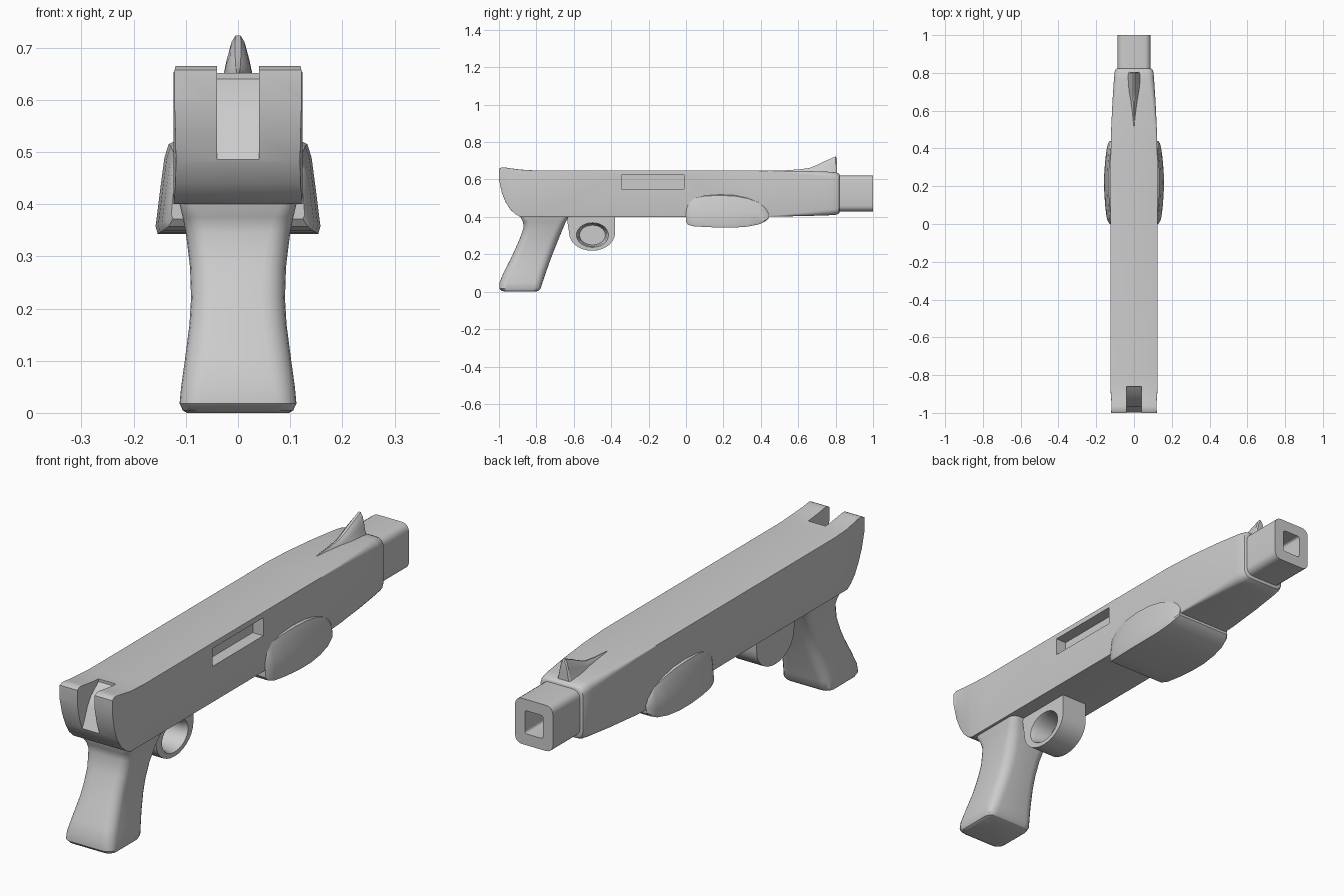
import bpy, bmesh, math
from mathutils import Vector

if "Cube" in bpy.data.objects:
    bpy.data.objects.remove(bpy.data.objects["Cube"])


def finish(ob, angle=32):
    ob.data.shade_smooth()
    ob.data.set_sharp_from_angle(angle=math.radians(angle))


def loft(name, rings):
    """Skin a list of equal-length closed rings and cap both ends."""
    bm = bmesh.new()
    loops = [[bm.verts.new(p) for p in ring] for ring in rings]
    n = len(loops[0])
    for a, b in zip(loops, loops[1:]):
        for i in range(n):
            j = (i + 1) % n
            bm.faces.new((a[i], a[j], b[j], b[i]))
    bm.faces.new(loops[0])
    bm.faces.new(loops[-1])
    bmesh.ops.recalc_face_normals(bm, faces=bm.faces)
    me = bpy.data.meshes.new(name)
    bm.to_mesh(me)
    bm.free()
    ob = bpy.data.objects.new(name, me)
    bpy.context.collection.objects.link(ob)
    finish(ob)
    return ob


def rounded(u0, u1, v0, v1, r, seg=4):
    """Rounded rectangle outline as (u, v) pairs."""
    pts = []
    corners = [(u1 - r, v1 - r), (u0 + r, v1 - r), (u0 + r, v0 + r), (u1 - r, v0 + r)]
    for k, (cu, cv) in enumerate(corners):
        for s in range(seg + 1):
            a = math.pi / 2 * (k + s / seg)
            pts.append((cu + r * math.cos(a), cv + r * math.sin(a)))
    return pts


def ring_y(y, hw, z0, z1, r):
    return [(u, y, v) for u, v in rounded(-hw, hw, z0, z1, r)]


def extrude_x(name, profile, x0, x1):
    """Extrude a (y, z) profile between two x positions."""
    return loft(name, [[(x, y, z) for y, z in profile] for x in (x0, x1)])


def cut(ob, cutter):
    m = ob.modifiers.new("cut", 'BOOLEAN')
    m.operation, m.solver, m.object = 'DIFFERENCE', 'EXACT', cutter
    bpy.context.view_layer.objects.active = ob
    bpy.ops.object.modifier_apply(modifier=m.name)
    bpy.data.objects.remove(cutter)
    finish(ob)


def box_profile(y0, y1, z0, z1):
    return [(y0, z0), (y1, z0), (y1, z1), (y0, z1)]


# Receiver body: y, half width, bottom, top, corner radius
body = loft("body", [ring_y(*s) for s in [
    (-1.0, .122, .60, .657, .002), (-.985, .12, .53, .665, .002),
    (-.965, .119, .48, .664, .002), (-.94, .12, .44, .66, .002),
    (-.91, .122, .413, .656, .002), (-.885, .124, .40, .653, .002),
    (-.80, .124, .40, .648, .002), (.36, .124, .40, .648, .002),
    (.50, .121, .402, .647, .008), (.65, .114, .405, .645, .02),
    (.77, .106, .409, .641, .03), (.805, .103, .412, .637, .032),
    (.818, .098, .418, .631, .032), (.822, .092, .425, .625, .03)]])

# Rear sighting notch and the right-side ejection port
cut(body, extrude_x("notch_cutter", [
    (-1.1, .8), (-.865, .8), (-.86, .64), (-.91, .60), (-.935, .56),
    (-.955, .51), (-.975, .47), (-1.1, .45)], -.04, .04))
cut(body, extrude_x("port_cutter", box_profile(-.345, -.01, .55, .625), .075, .2))

# Barrel with square bore
barrel = loft("barrel", [ring_y(y, .087, .43, .62, .03) for y in (.79, 1.0)])
cut(barrel, loft("bore_cutter", [ring_y(y, .042, .477, .573, .01) for y in (.84, 1.1)]))

# Front sight: y, half width, top height; blade grows out of a long ramp
sight = []
for y, hw, top in [(.52, .004, .649), (.60, .014, .654), (.66, .021, .662),
                   (.70, .026, .678), (.74, .028, .698), (.78, .027, .716),
                   (.80, .025, .725), (.806, .021, .715)]:
    h = top - .63
    sight.append([(hw * u, y, .63 + h * v) for u, v in [
        (1.3, 0), (1, .25), (.8, .55), (.5, .85), (.2, .98),
        (-.2, .98), (-.5, .85), (-.8, .55), (-1, .25), (-1.3, 0)]])
loft("front_sight", sight)

# Pump fore-end: y, half width at top, half width at bottom, bottom, top
pump = []
for y, wt, wb, zb, zt in [
        (.0, .122, .128, .372, .46), (.012, .127, .138, .357, .49),
        (.04, .131, .146, .350, .508), (.10, .137, .153, .346, .522),
        (.18, .141, .158, .343, .526), (.26, .141, .158, .343, .522),
        (.33, .137, .153, .348, .508), (.39, .132, .146, .360, .484),
        (.425, .128, .138, .376, .455), (.44, .122, .128, .39, .43)]:
    h = zt - zb
    half = [(wt - .03, zt), (wt - .008, zt - .06 * h), (wt, zt - .2 * h),
            (wt + .5 * (wb - wt), zb + .45 * h), (wb, zb + .08 * h), (wb - .004, zb)]
    pump.append([(x, y, z) for x, z in half] + [(-x, y, z) for x, z in reversed(half)])
loft("pump_fore_end", pump)

# Pistol grip: z, back, front, half width, corner radius
loft("pistol_grip", [[(u, v, z) for u, v in rounded(-w, w, b, f, r, 5)] for z, b, f, w, r in [
    (.0, -.965, -.805, .098, .03), (.005, -.985, -.788, .106, .034),
    (.018, -.998, -.777, .112, .038), (.05, -.997, -.767, .109, .042),
    (.10, -.976, -.75, .102, .045), (.17, -.94, -.725, .093, .045),
    (.22, -.917, -.706, .09, .045), (.28, -.89, -.682, .092, .045),
    (.345, -.868, -.655, .10, .04), (.375, -.872, -.642, .106, .035),
    (.40, -.885, -.63, .112, .03), (.42, -.885, -.622, .114, .03)]])

# Trigger guard block with rounded underside and a dished opening
under = [(-.502 + .123 * math.cos(a), .315 + .096 * math.sin(a))
         for a in [math.pi * (1 + i / 14) for i in range(15)]]
guard = extrude_x("trigger_guard", [(-.64, .41)] + under + [(-.379, .41)], -.06, .06)


def oval(x, k):
    return [(x, -.5 + .086 * k * math.cos(t), .303 + .066 * k * math.sin(t))
            for t in [math.tau * i / 28 for i in range(28)]]


cut(guard, loft("guard_cutter", [oval(-.03, .8), oval(.04, .9), oval(.0601, 1), oval(.1, 1)]))
